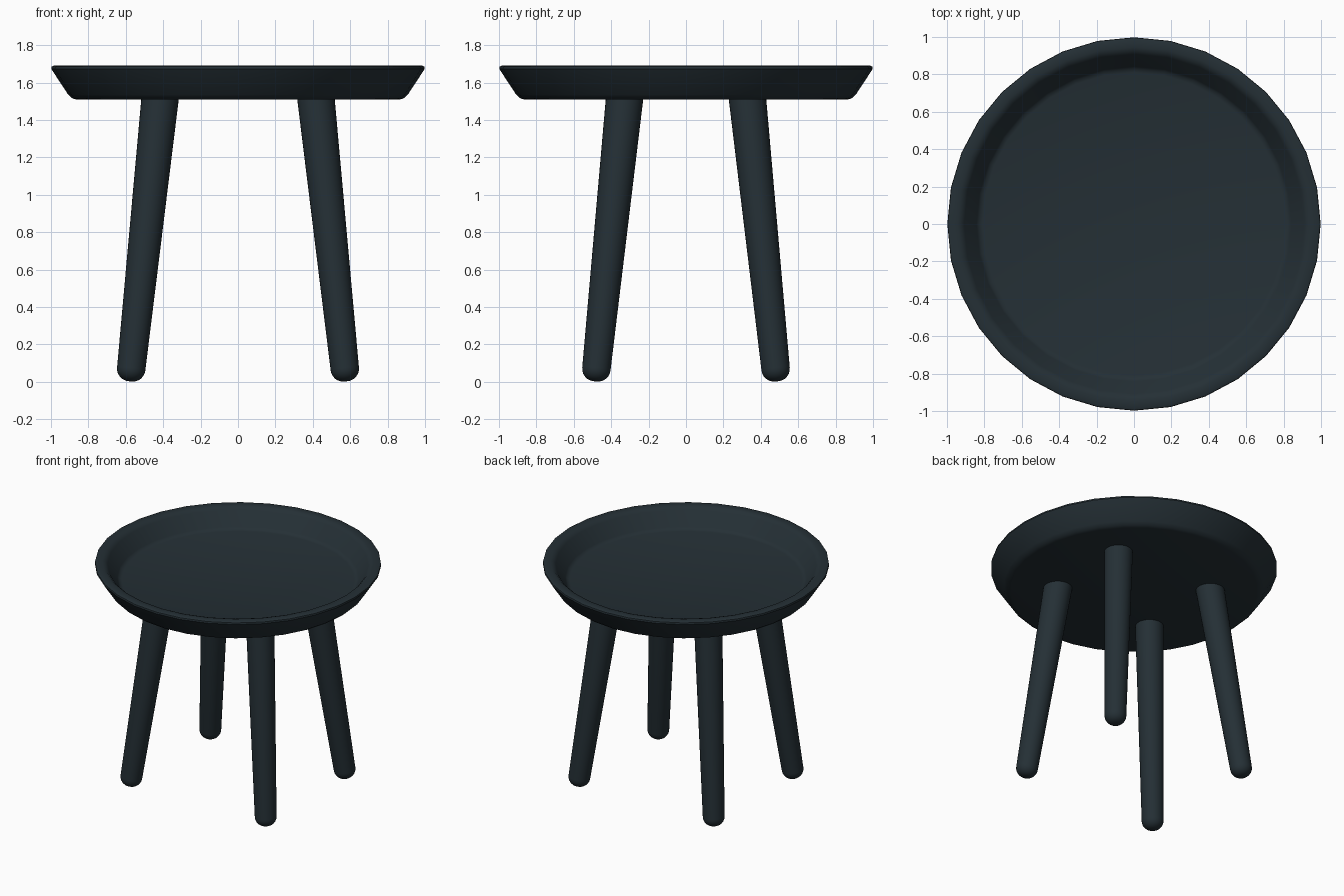
import bpy, bmesh, math
from mathutils import Vector, Matrix

if "Cube" in bpy.data.objects:
    bpy.data.objects.remove(bpy.data.objects["Cube"])

paint = bpy.data.materials.new("dark_blue_grey")
paint.diffuse_color = (0.018, 0.029, 0.036, 1)
paint.use_nodes = True
paint.node_tree.nodes["Principled BSDF"].inputs["Base Color"].default_value = paint.diffuse_color


def lathe(name, profile, sides, angle):
    """Spin a (radius, height) profile round z; zero radius makes a pole."""
    bm = bmesh.new()
    verts = [bm.verts.new((r, 0, z)) for r, z in profile]
    edges = [bm.edges.new(pair) for pair in zip(verts, verts[1:])]
    bmesh.ops.spin(bm, geom=verts + edges, cent=(0, 0, 0), axis=(0, 0, 1),
                   angle=math.tau, steps=sides, use_merge=True)
    bmesh.ops.remove_doubles(bm, verts=bm.verts, dist=1e-4)
    bmesh.ops.recalc_face_normals(bm, faces=bm.faces)
    mesh = bpy.data.meshes.new(name)
    bm.to_mesh(mesh)
    bm.free()
    mesh.materials.append(paint)
    obj = bpy.data.objects.new(name, mesh)
    bpy.context.collection.objects.link(obj)
    bpy.ops.object.select_all(action='DESELECT')
    obj.select_set(True)
    bpy.context.view_layer.objects.active = obj
    bpy.ops.object.shade_smooth_by_angle(angle=math.radians(40))
    return obj


# Dished tray top: underside, flared wall, rounded rim, inner wall, floor
lathe("tray_top", [
    (0, 1.508), (0.86, 1.508), (0.885, 1.515), (0.908, 1.535),
    (0.99, 1.66), (0.998, 1.673), (0.996, 1.685), (0.985, 1.69),
    (0.945, 1.69), (0.925, 1.684), (0.908, 1.668),
    (0.842, 1.568), (0.83, 1.556), (0.81, 1.55), (0, 1.55)], 32, 40)

# Four splayed, tapered legs with rounded feet
top, foot = Vector((0.415, 0.327, 1.53)), Vector((0.578, 0.486, 0.003))
axis = top - foot
length = axis.length
foot_r, top_r, round_r = 0.076, 0.1, 0.066
profile = [(0, 0)]
for i in range(7):
    a = math.radians(15 * i)
    profile.append((foot_r - round_r + round_r * math.sin(a),
                    round_r * (1 - math.cos(a))))
profile += [(top_r, length), (0, length)]
for side_y, end in ((-1, "front"), (1, "back")):
    for side_x, side in ((-1, "left"), (1, "right")):
        leg = lathe(f"{end}_{side}_leg", profile, 32, 40)
        base = Vector((foot.x * side_x, foot.y * side_y, foot.z))
        tip = Vector((top.x * side_x, top.y * side_y, top.z))
        turn = (tip - base).to_track_quat('Z', 'Y').to_matrix().to_4x4()
        leg.matrix_world = Matrix.Translation(base) @ turn
